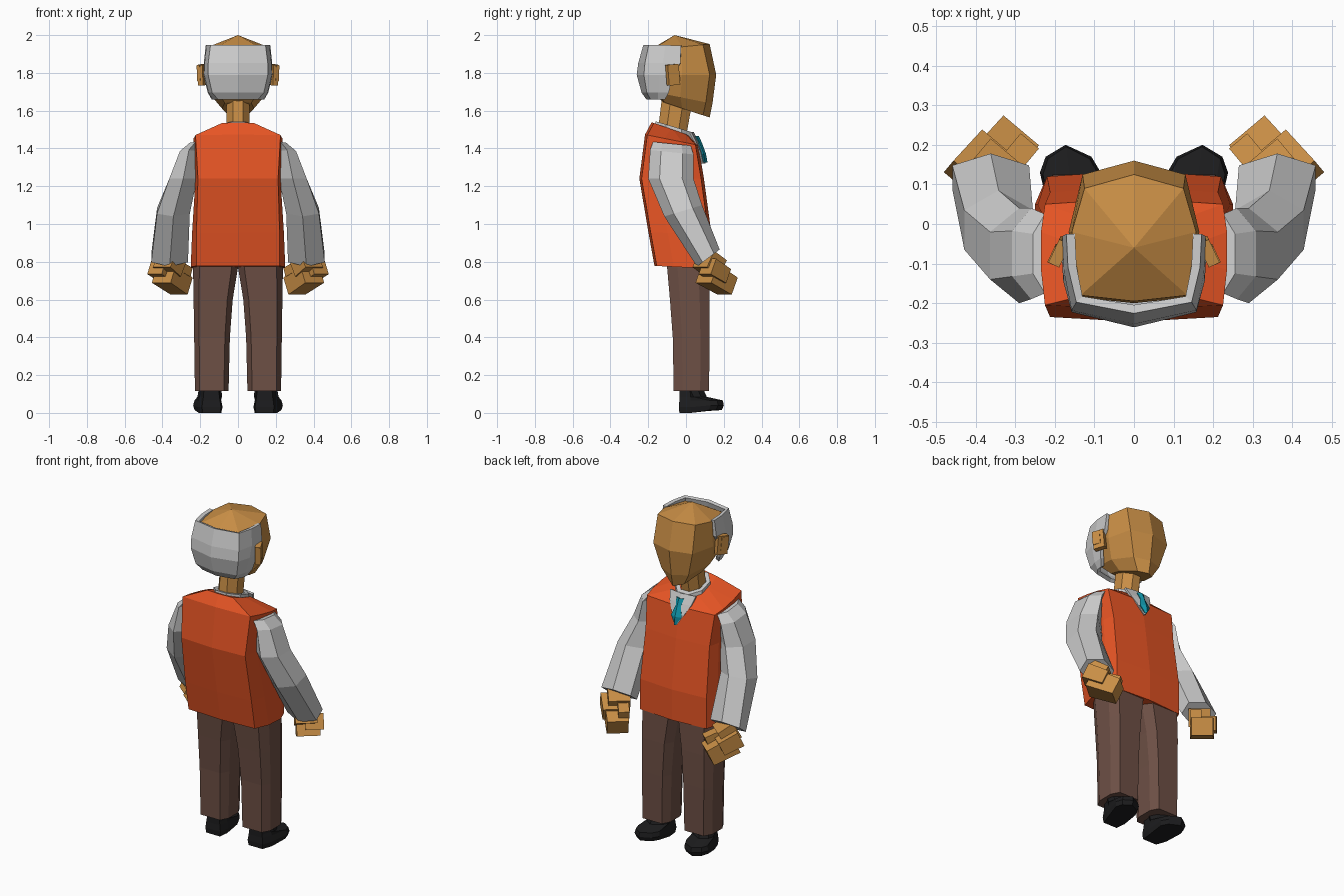
import bpy, bmesh, math
from mathutils import Vector, Matrix

if "Cube" in bpy.data.objects:
    bpy.data.objects.remove(bpy.data.objects["Cube"])

COLOURS = {"skin": (.58, .27, .06), "vest": (.8, .09, .018), "trousers": (.155, .08, .06),
           "shoes": (.012, .012, .013), "tie": (.005, .3, .4)}
mats = {}
for key, c in COLOURS.items():
    mats[key] = bpy.data.materials.new(key)
    mats[key].diffuse_color = (*c, 1)


def make(name, bm, colour=None, mirror=False, thick=0):
    bmesh.ops.recalc_face_normals(bm, faces=bm.faces)
    me = bpy.data.meshes.new(name)
    bm.to_mesh(me)
    bm.free()
    ob = bpy.data.objects.new(name, me)
    bpy.context.collection.objects.link(ob)
    if colour:
        me.materials.append(mats[colour])
    if thick:
        m = ob.modifiers.new("thickness", "SOLIDIFY")
        m.thickness, m.offset = thick, 0
    if mirror:
        ob.modifiers.new("mirror", "MIRROR")
    return ob


def loft(name, rings, colour=None, mirror=False, closed=True, thick=0):
    """Skin a stack of rings; closed lofts get end caps."""
    bm = bmesh.new()
    vs = [[bm.verts.new(p) for p in r] for r in rings]
    n = len(rings[0])
    for a, b in zip(vs, vs[1:]):
        for i in range(n if closed else n - 1):
            j = (i + 1) % n
            bm.faces.new((a[i], a[j], b[j], b[i]))
    if closed:
        bm.faces.new(vs[0])
        bm.faces.new(vs[-1])
    bmesh.ops.remove_doubles(bm, verts=bm.verts, dist=1e-4)
    return make(name, bm, colour, mirror, thick)


def sym(z, slope, half):
    """Left-right symmetric ring from a half outline, back to front; z leans with y."""
    pts = half + [(-x, y) for x, y in half[-2:0:-1]]
    return [(x, y, z + slope * y) for x, y in pts]


def oval(cx, cy, cz, rx, ry, n=6, slope=0, turn=0):
    return [(cx + rx * math.cos(t), cy + ry * math.sin(t), cz + slope * ry * math.sin(t))
            for t in (turn + 2 * math.pi * i / n for i in range(n))]


def block(x0, x1, y0, y1, z):
    """Rectangle ring with chamfered corners."""
    cx, cy, w, d = (x0 + x1) / 2, (y0 + y1) / 2, (x1 - x0) / 2, (y1 - y0) / 2
    s = [(.72, -1), (1, -.5), (1, .5), (.72, 1), (-.72, 1), (-1, .5), (-1, -.5), (-.72, -1)]
    return [(cx + a * w, cy + b * d, z) for a, b in s]


def box(name, centre, size, rot=(0, 0, 0), colour=None, taper=1):
    bm = bmesh.new()
    bmesh.ops.create_cube(bm, size=1)
    for v in bm.verts:
        if v.co.y > 0:
            v.co.x *= taper
            v.co.z *= taper
    m = Matrix.Translation(centre)
    for ax, a in zip("ZYX", rot[::-1]):
        m = m @ Matrix.Rotation(math.radians(a), 4, ax)
    bm.transform(m @ Matrix.Diagonal((*size, 1)))
    return make(name, bm, colour, True)


def panel(name, half, colour=None):
    """Thin symmetric strip given as (half width, y, z) rows."""
    return loft(name, [[(-w, y - .012, z), (0, y, z), (w, y - .012, z)] for w, y, z in half],
                colour, closed=False, thick=.012)


# vest
def trunk(z, slope, w, wb, yb, yf):
    return sym(z, slope, [(0, yb - .012), (wb, yb), (w, yb + .09), (w, yf - .07), (wb, yf), (0, yf + .015)])


loft("vest", [trunk(.77, -.05, .25, .22, -.155, .12),
              trunk(.95, -.03, .243, .22, -.187, .12),
              trunk(1.24, 0, .225, .212, -.235, .08),
              trunk(1.43, -.2, .235, .225, -.205, .05),
              trunk(1.475, -.35, .1, .085, -.17, 0)], "vest")

# shirt front, tie, collar
panel("shirt_front", [(.085, .035, 1.485), (.07, .06, 1.435), (.04, .084, 1.38), (.002, .098, 1.32)])
panel("tie", [(.022, .062, 1.465), (.014, .08, 1.425), (.032, .1, 1.37), (.002, .108, 1.325)], "tie")
loft("collar", [oval(0, -.065, z, r, r * 1.1, 8, -.3, math.pi / 8)
                for z, r in ((1.47, .1), (1.515, .095), (1.515, .072), (1.48, .07))])

# sleeves
T = math.pi / 6
loft("sleeve", [oval(.225, -.075, 1.425, .035, .1, 6, -.1, T),
                oval(.26, -.075, 1.38, .055, .115, 6, -.1, T),
                oval(.29, -.08, 1.24, .085, .12, 6, 0, T),
                oval(.342, -.015, 1.07, .1, .1, 6, .3, T),
                oval(.362, .118, .82, .112, .06, 6, .75, T)], mirror=True)

# hands: wrist, curled fist, thumb
box("wrist", (.36, .125, .79), (.12, .1, .1), (-30, 0, 40), "skin")
box("fist", (.345, .165, .705), (.13, .16, .11), (-25, 0, 40), "skin", .9)
box("thumb", (.305, .16, .765), (.06, .12, .05), (-20, 0, 40), "skin")
box("knuckles", (.395, .155, .75), (.1, .12, .09), (-25, 0, 40), "skin", .9)

# trousers
loft("trouser_leg", [block(.05, .228, -.065, .122, .115),
                     block(.043, .232, -.07, .125, .4),
                     block(.028, .235, -.085, .125, .6),
                     block(.0, .238, -.1, .12, .77),
                     block(.0, .225, -.11, .1, .85)], "trousers", True)


# shoes
def sole(z, w, y0, y1, lift=0):
    half = [(-.65, y0), (.65, y0), (.85, y0 + .06), (1, y1 - .07), (.75, y1 - .03),
            (.05, y1), (-.75, y1 - .03), (-1, y1 - .07), (-.85, y0 + .06)]
    return [(.145 + a * w + .12 * y, y, z + (lift if y > .1 else 0)) for a, y in half]


loft("shoe", [sole(0, .07, -.035, .19, .015), sole(.03, .077, -.038, .2, .01),
              sole(.066, .07, -.035, .195), sole(.085, .065, -.035, .11),
              sole(.13, .06, -.035, .09)], "shoes", True)

# neck
loft("neck", [oval(0, -.075, 1.47, .066, .08, 8, -.25, math.pi / 8),
              oval(0, -.05, 1.64, .066, .085, 8, -.25, math.pi / 8)], "skin")


# head
def skull(z, slope, w, wf, wb, yb, ym, yf):
    return sym(z, slope, [(0, yb - .015), (wb, yb), (w, ym), (wf, yf - .035), (0, yf)])


loft("head", [skull(1.605, -.33, .085, .05, .07, -.11, -.02, .125),
              skull(1.665, -.2, .135, .09, .11, -.16, -.03, .14),
              skull(1.79, 0, .165, .13, .142, -.185, -.02, .16),
              skull(1.94, .1, .157, .125, .135, -.18, -.02, .125),
              [(0, -.06, 2.0)] * 8], "skin")


# band of hair round the back of the head
def hair_row(z, w, yfront, wb, yb, peak):
    half = [(w, yfront), (w - .004, (yfront + yb) / 2), (wb, yb)]
    return ([(x, y, z) for x, y in half] + [(0, peak, z)]
            + [(-x, y, z) for x, y in half[::-1]])


loft("hair", [hair_row(1.665, .13, -.11, .1, -.18, -.2),
              hair_row(1.7, .15, -.09, .13, -.2, -.225),
              hair_row(1.79, .172, -.07, .15, -.215, -.25),
              hair_row(1.85, .17, -.03, .15, -.21, -.242),
              hair_row(1.945, .16, -.025, .138, -.19, -.215)], closed=False, thick=.022)

# ears
box("ear", (.187, -.07, 1.79), (.03, .065, .11), (5, 0, 25), "skin")
box("ear_rim", (.2, -.077, 1.8), (.018, .045, .08), (5, 0, 25), "skin")

for m in bpy.data.materials:
    if m.users and not m.is_grease_pencil:
        m.use_nodes = True
        m.node_tree.nodes["Principled BSDF"].inputs["Base Color"].default_value = m.diffuse_color
